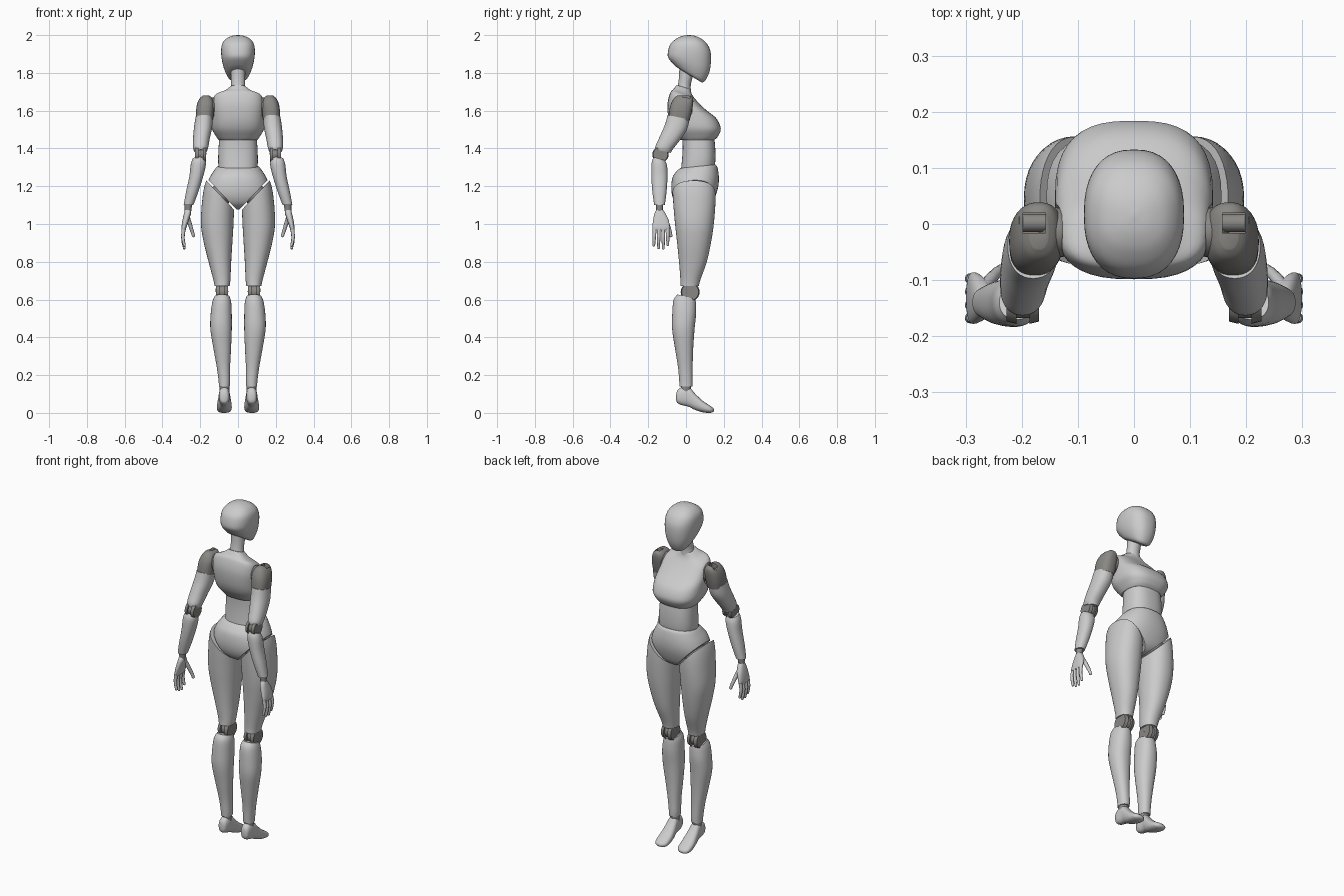
import bpy, bmesh, math
from mathutils import Vector, Matrix

dark = bpy.data.materials.new("joint_grey")
dark.diffuse_color = (0.25, 0.245, 0.23, 1)


def finish(bm, name, mirror=False, mat=None, cutter=None, angle=40):
    bmesh.ops.recalc_face_normals(bm, faces=bm.faces)
    me = bpy.data.meshes.new(name)
    bm.to_mesh(me)
    bm.free()
    ob = bpy.data.objects.new(name, me)
    bpy.context.collection.objects.link(ob)
    bpy.ops.object.select_all(action='DESELECT')
    bpy.context.view_layer.objects.active = ob
    ob.select_set(True)
    if mat:
        me.materials.append(mat)
    if cutter:
        m = ob.modifiers.new("cut", 'BOOLEAN')
        m.operation, m.solver, m.object = 'DIFFERENCE', 'EXACT', cutter
        bpy.ops.object.modifier_apply(modifier="cut")
        cutter.hide_render = True
        cutter.hide_set(True)
    bpy.ops.object.shade_smooth_by_angle(angle=math.radians(angle))
    if mirror:
        m = ob.modifiers.new("mirror", 'MIRROR')
        m.use_axis[0] = True
        m.use_clip = m.use_mirror_merge = False
    return ob


def catmull(rows, steps=5):
    out = []
    n = len(rows)
    for i in range(n - 1):
        p = [rows[max(i - 1, 0)], rows[i], rows[i + 1], rows[min(i + 2, n - 1)]]
        for s in range(steps):
            t = s / steps
            out.append([0.5 * (2 * b + (c - a) * t + (2 * a - 5 * b + 4 * c - d) * t * t
                               + (3 * b - a - 3 * c + d) * t ** 3) for a, b, c, d in zip(*p)])
    return out + [list(rows[-1])]


def loft(rows, power=2.3, axis='Z', sides=40):
    """rows: level, x min/max, depth min/max, slope of the ring along depth"""
    bm = bmesh.new()
    rings = []
    for h, x0, x1, y0, y1, k in catmull([tuple(r) + (0,) * (6 - len(r)) for r in rows]):
        ring = []
        for i in range(sides):
            a = 2 * math.pi * i / sides
            c, s = math.cos(a), math.sin(a)
            x = (x0 + x1) / 2 + (x1 - x0) / 2 * math.copysign(abs(c) ** (2 / power), c)
            d = (y1 - y0) / 2 * math.copysign(abs(s) ** (2 / power), s)
            y, z = (y0 + y1) / 2 + d, h + k * d
            ring.append(bm.verts.new((x, y, z) if axis == 'Z' else (x, z, y)))
        rings.append(ring)
    for a, b in zip(rings, rings[1:]):
        for i in range(sides):
            j = (i + 1) % sides
            bm.faces.new((a[i], a[j], b[j], b[i]))
    bm.faces.new(rings[0])
    bm.faces.new(rings[-1])
    return bm


def sym(rows):
    return [(r[0], -r[1], *r[1:]) for r in rows]


def slice_off(bm, co, no):
    g = bm.verts[:] + bm.edges[:] + bm.faces[:]
    bmesh.ops.bisect_plane(bm, geom=g, plane_co=co, plane_no=no, clear_outer=True)
    bmesh.ops.holes_fill(bm, edges=[e for e in bm.edges if e.is_boundary], sides=0)


def rod(bm, a, b, r1, r2, seg=24):
    a, b = Vector(a), Vector(b)
    q = (b - a).to_track_quat('Z', 'Y').to_matrix().to_4x4()
    bmesh.ops.create_cone(bm, cap_ends=True, segments=seg, radius1=r1, radius2=r2,
                          depth=(b - a).length, matrix=Matrix.Translation((a + b) / 2) @ q)


def ball(bm, c, r, seg=24):
    m = Matrix.Translation(c) @ Matrix.Diagonal((*r, 1))
    bmesh.ops.create_uvsphere(bm, u_segments=seg, v_segments=seg // 2, radius=1, matrix=m)


# head and neck
finish(loft(sym([(1.783, .04, -.03, .083, -.6), (1.80, .06, -.062, .102, -.5),
                 (1.845, .08, -.089, .127, -.25), (1.90, .089, -.097, .132),
                 (1.95, .085, -.084, .114), (1.98, .064, -.053, .083),
                 (1.995, .034, -.02, .05), (2.0, .004, .012, .02)]), 2.4), "head", angle=60)
finish(loft(sym([(1.85, .04, -.035, .045), (1.78, .038, -.037, .035), (1.73, .038, -.044, .025),
                 (1.67, .05, -.06, .03)]), 2), "neck")

# chest with arm sockets
bm = bmesh.new()
for s in (-1, 1):
    ball(bm, (s * .168, -.02, 1.62), (.052, .068, .085), 32)
sockets = finish(bm, "socket_cutter")
finish(loft(sym([(1.725, .04, -.05, .022, -.3), (1.70, .075, -.066, .032, -.3),
                 (1.675, .125, -.083, .055, -.3), (1.62, .139, -.098, .105, -.15),
                 (1.56, .141, -.093, .16), (1.505, .138, -.075, .184),
                 (1.465, .117, -.046, .17), (1.445, .102, -.028, .15)]), 2.7),
       "chest", cutter=sockets)

# abdomen
finish(loft(sym([(1.47, .098, -.02, .148), (1.40, .103, -.018, .155), (1.33, .105, -.022, .155),
                 (1.26, .10, -.03, .145)]), 2.5), "abdomen")

# pelvis, trimmed along the leg lines
bm = loft(sym([(1.305, .108, -.03, .155, .1), (1.29, .122, -.05, .166, .1), (1.25, .148, -.07, .174),
               (1.20, .166, -.078, .171), (1.15, .165, -.073, .157), (1.11, .13, -.055, .138),
               (1.085, .06, -.025, .11), (1.078, .02, .0, .08)]), 2.3)
leg_n = Vector((1.05, 0, -1)).normalized()
for s in (-1, 1):
    slice_off(bm, (s * .03, 0, 1.10), (s * leg_n.x, 0, leg_n.z))
finish(bm, "pelvis")

# legs
bm = bmesh.new()
ball(bm, (.095, .042, 1.15), (.06, .075, .06))
finish(bm, "hip_joint", True, dark)
bm = loft([(1.29, .03, .14, -.045, .13), (1.21, .022, .175, -.07, .152), (1.12, .02, .19, -.068, .156),
           (1.0, .024, .196, -.058, .147), (.9, .03, .181, -.047, .132), (.8, .036, .156, -.037, .11),
           (.71, .04, .132, -.03, .078), (.672, .044, .124, -.03, .068)], 2.2)
slice_off(bm, Vector((.03, 0, 1.10)) + leg_n * .01, -leg_n)
finish(bm, "thigh", True)
finish(loft([(.615, .045, .125, -.045, .05, -.25), (.585, .036, .136, -.066, .053, -.2),
             (.52, .033, .145, -.073, .053), (.44, .033, .146, -.073, .045),
             (.34, .037, .13, -.058, .038), (.24, .042, .112, -.042, .035),
             (.17, .042, .103, -.036, .035), (.14, .044, .101, -.034, .034)], 2.2), "shin", True)
bm = bmesh.new()
rod(bm, (.072, 0, .10), (.072, 0, .17), .027, .027)
finish(bm, "ankle", True, dark)
finish(loft([(-.052, .064, .082, .068, .095), (-.046, .052, .094, .053, .118),
             (-.025, .045, .1, .042, .135), (.015, .043, .102, .032, .137), (.05, .037, .107, .015, .10),
             (.09, .033, .112, .003, .063), (.125, .036, .11, 0, .04), (.142, .05, .098, .004, .027),
             (.148, .066, .08, .01, .02)], 2.4, 'Y'), "foot", True, angle=60)


# hinges: two outer discs, a core and link bars
def hinge(name, c, r, w, up, down):
    bm = bmesh.new()
    c, x = Vector(c), Vector((w, 0, 0))
    for s in (-1, 1):
        rod(bm, c + x * s * .4, c + x * s, r, r * .9)
        rod(bm, c + x * s * .7, Vector(up) + x * s * .6, w * .35, w * .35, 12)
    rod(bm, c - x * .4, c + x * .4, r * .75, r * .75)
    rod(bm, c, down, w * .45, w * .45, 12)
    finish(bm, name, True, dark)


hinge("knee", (.085, .022, .64), .05, .032, (.085, .022, .71), (.085, .0, .57))
hinge("elbow", (.198, -.135, 1.368), .043, .029, (.198, -.115, 1.43), (.208, -.14, 1.30))

# shoulders with a slot on top
bm = bmesh.new()
bmesh.ops.create_cube(bm, size=1, matrix=Matrix.Translation((.178, .002, 1.67))
                      @ Matrix.Diagonal((.04, .036, .09, 1)))
slot = finish(bm, "slot_cutter")
finish(loft([(1.555, .132, .222, -.092, .018, -.2), (1.60, .127, .222, -.087, .03, -.15),
             (1.64, .126, .215, -.078, .038), (1.667, .137, .201, -.062, .036),
             (1.68, .153, .186, -.045, .022)], 2.5), "shoulder", True, dark, slot)
bm = bmesh.new()
ball(bm, (.135, -.015, 1.62), (.035, .045, .05))
rod(bm, (.15, .002, 1.645), (.205, .002, 1.645), .016, .016)
finish(bm, "shoulder_joint", True, dark)

# arms
finish(loft([(1.565, .134, .225, -.097, .018, -.2), (1.51, .137, .233, -.113, .004, -.2),
             (1.45, .15, .238, -.14, -.035, -.2), (1.405, .158, .238, -.161, -.07, -.2),
             (1.385, .165, .232, -.162, -.08, -.2)], 2.2), "upper_arm", True)
finish(loft([(1.345, .177, .24, -.17, -.11, -.3), (1.315, .17, .25, -.182, -.10, -.2),
             (1.25, .185, .258, -.183, -.098), (1.17, .21, .275, -.178, -.103),
             (1.10, .236, .288, -.168, -.112)], 2.2), "forearm", True)
bm = bmesh.new()
rod(bm, (.262, -.14, 1.11), (.266, -.14, 1.05), .02, .016)
finish(bm, "wrist", True, dark)

# hands
finish(loft([(1.075, .252, .28, -.157, -.122), (1.055, .25, .286, -.167, -.108),
             (1.02, .26, .294, -.174, -.092), (.985, .272, .299, -.178, -.086),
             (.967, .277, .298, -.176, -.09)], 2.5), "palm", True)


def finger(bm, pts, r):
    for i, (a, b) in enumerate(zip(pts, pts[1:])):
        k = 1 - .12 * i
        rod(bm, a, b, r * k, r * k * .88, 12)
        ball(bm, b, (r * k * .9,) * 3, 12)


bm = bmesh.new()
for y, tip, out in ((-.166, .888, -.170), (-.144, .874, -.145), (-.121, .872, -.12), (-.098, .89, -.096)):
    a, b = Vector((.288, y, .972)), Vector((.284, out, tip))
    mid = [a.lerp(b, t) + Vector((.006 * math.sin(math.pi * t), 0, 0)) for t in (0, .42, .74, 1)]
    finger(bm, mid, .0105)
finger(bm, [(.268, -.115, 1.04), (.255, -.098, 1.0), (.244, -.086, .965), (.236, -.08, .938)], .0125)
finish(bm, "fingers", True)
